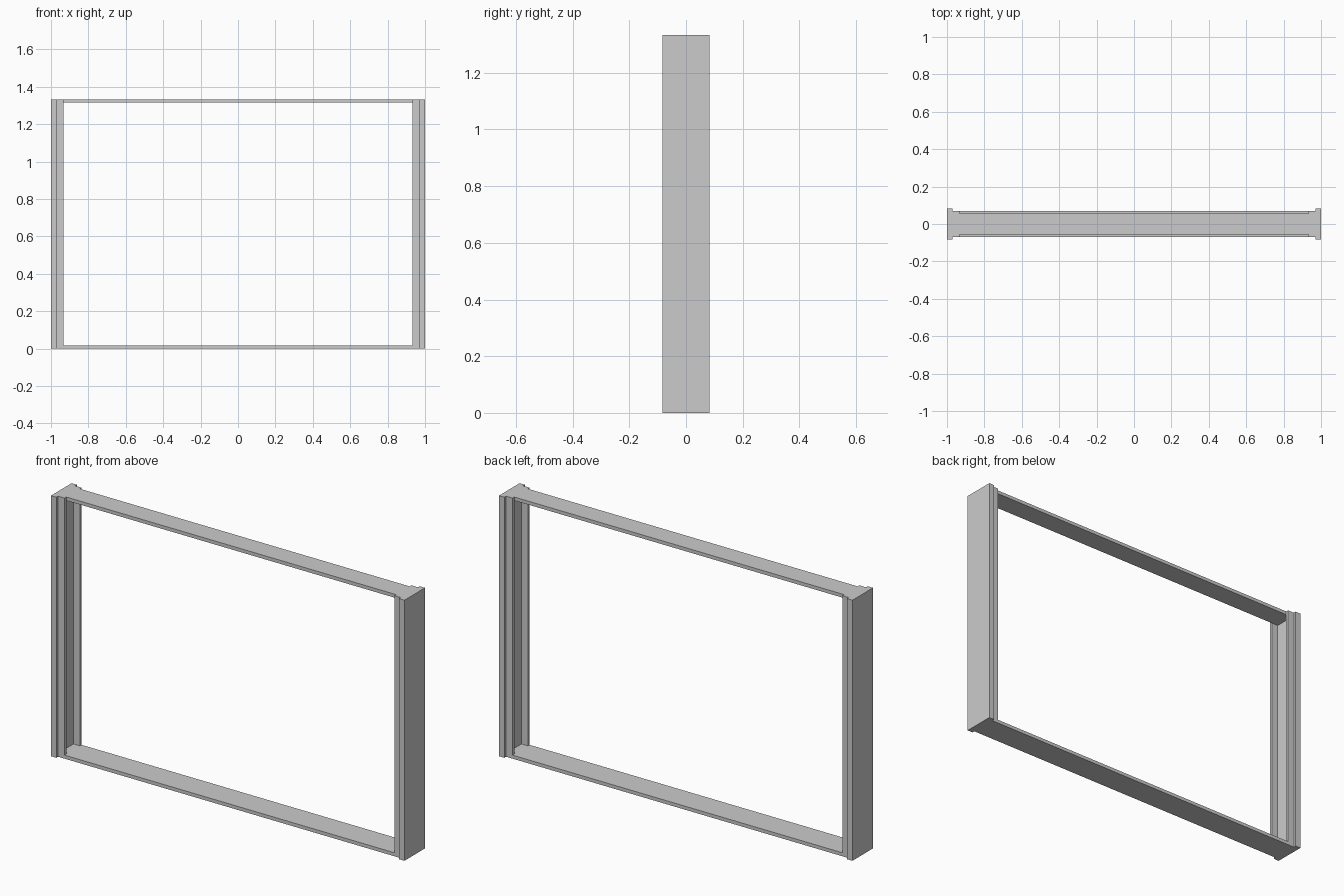
import bpy, bmesh

if "Cube" in bpy.data.objects:
    bpy.data.objects.remove(bpy.data.objects["Cube"])

H = 1.333      # frame height
T = 0.018      # rail thickness


def extrude_profile(name, points, z0, z1):
    """Closed XY outline extruded from z0 to z1."""
    bm = bmesh.new()
    face = bm.faces.new([bm.verts.new((x, y, z0)) for x, y in points])
    top = bmesh.ops.extrude_face_region(bm, geom=[face])
    verts = [v for v in top["geom"] if isinstance(v, bmesh.types.BMVert)]
    bmesh.ops.translate(bm, verts=verts, vec=(0, 0, z1 - z0))
    bmesh.ops.recalc_face_normals(bm, faces=bm.faces[:])
    mesh = bpy.data.meshes.new(name)
    bm.to_mesh(mesh)
    bm.free()
    obj = bpy.data.objects.new(name, mesh)
    bpy.context.collection.objects.link(obj)
    return obj


# Side posts: wide back plate with two flanges forming an inward channel
half = [(1.0, 0.083), (0.97, 0.083), (0.97, 0.069), (0.933, 0.069),
        (0.933, 0.055), (0.97, 0.055)]
profile = half + [(x, -y) for x, y in reversed(half)]
for side, s in (("left", -1), ("right", 1)):
    extrude_profile(side + "_post", [(s * x, y) for x, y in profile], 0, H)

# Top rail: sits inside the channels
extrude_profile("top_rail", [(-0.97, -0.055), (0.97, -0.055),
                             (0.97, 0.055), (-0.97, 0.055)], H - T, H)

# Bottom rail: flush with the flanges, with tongues reaching into the channels
quarter = [(0.97, 0.055), (0.933, 0.055), (0.933, 0.069)]
right = [(x, -y) for x, y in quarter][::-1] + quarter
extrude_profile("bottom_rail", right + [(-x, -y) for x, y in right], 0, T)
